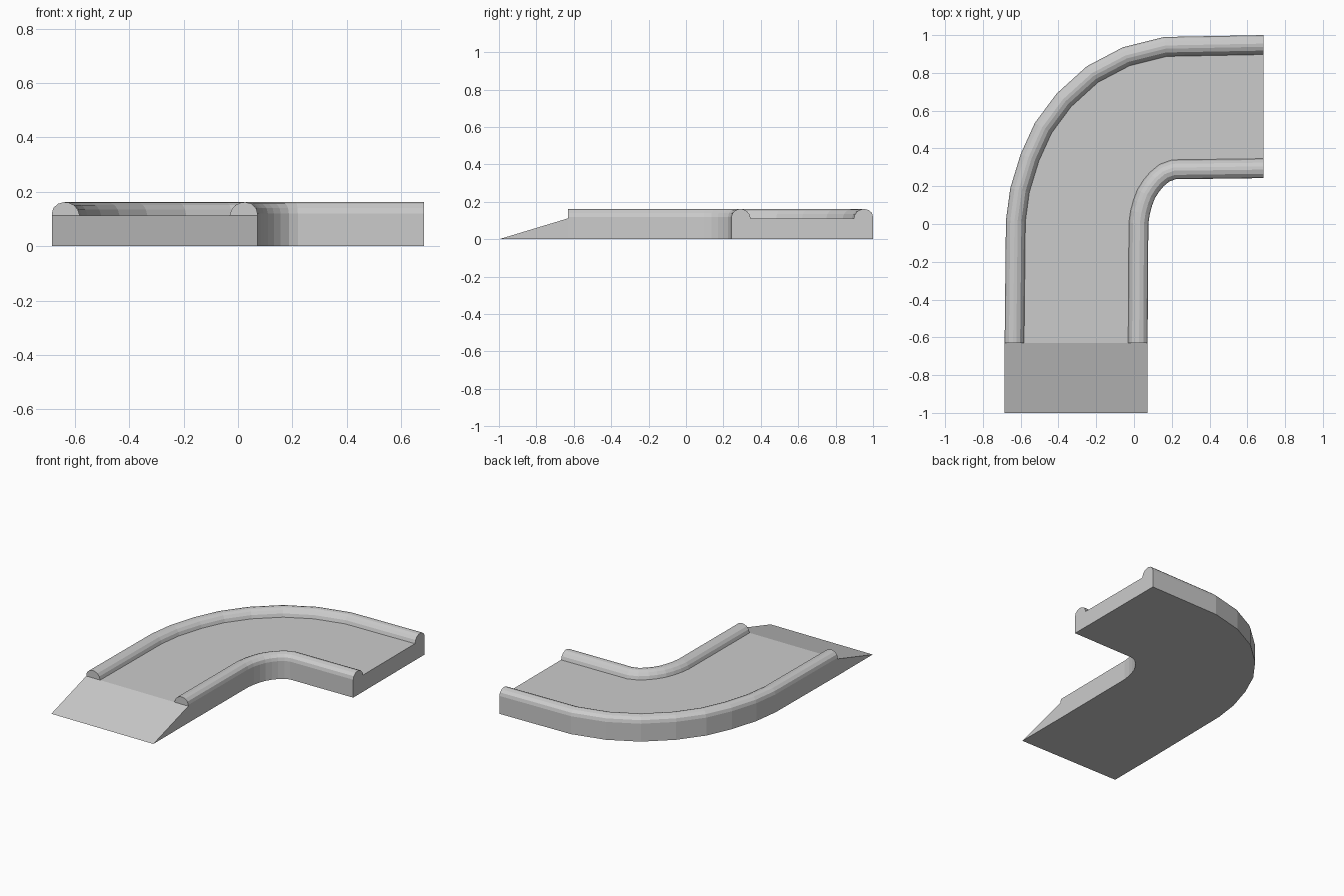
import bpy
import bmesh
from mathutils import Vector

if "Cube" in bpy.data.objects:
    bpy.data.objects.remove(bpy.data.objects["Cube"])

# Plan outlines of the curved track: outer bend and inner bend, station by station
OUTER = [(-.685, -.63), (-.678, .02), (-.655, .19), (-.60, .37), (-.525, .535),
         (-.41, .69), (-.25, .835), (-.06, .935), (.16, .99), (.685, 1.0)]
INNER = [(.072, -.63), (.076, 0), (.083, .05), (.095, .095), (.11, .135),
         (.132, .17), (.157, .2), (.187, .225), (.22, .237), (.685, .243)]
# Rounded kerb section: (distance in from edge, height)
KERB = [(0, 0), (0, .12), (.006, .141), (.023, .156), (.045, .162), (.062, .16),
        (.082, .151), (.096, .134), (.103, .112)]


def normals(path):
    """Mitred sideways direction at every path point (to the right of travel)."""
    pts = [Vector(p) for p in path]
    out = []
    for i in range(len(pts)):
        a = (pts[i] - pts[max(i - 1, 0)])
        b = (pts[min(i + 1, len(pts) - 1)] - pts[i])
        a = a if a.length else b
        b = b if b.length else a
        na, nb = [Vector((d.y, -d.x)).normalized() for d in (a, b)]
        n = (na + nb).normalized()
        n = n / n.dot(nb)
        # end stations stay square with the cut ends
        if i == 0:
            n = Vector((1, 0))
        elif i == len(pts) - 1:
            n = Vector((0, -1))
        out.append(n)
    return out


def make_object(name, bm):
    bmesh.ops.recalc_face_normals(bm, faces=bm.faces)
    mesh = bpy.data.meshes.new(name)
    bm.to_mesh(mesh)
    bm.free()
    obj = bpy.data.objects.new(name, mesh)
    bpy.context.collection.objects.link(obj)
    return obj


# Curved track with a kerb on both sides, swept as one closed section
bm = bmesh.new()
rings = []
for o, no, i, ni in zip(OUTER, normals(OUTER), INNER, normals(INNER)):
    ring = [(Vector(o) + no * d, z) for d, z in KERB]
    ring += [(Vector(i) - ni * d, z) for d, z in reversed(KERB)]
    rings.append([bm.verts.new((p.x, p.y, z)) for p, z in ring])
for r, s in zip(rings, rings[1:]):
    for k in range(len(r)):
        j = (k + 1) % len(r)
        bm.faces.new((r[k], r[j], s[j], s[k]))
bm.faces.new(rings[0])
bm.faces.new(rings[-1])
make_object("curved_track", bm)

# Entry ramp: a wedge rising to the track floor
bm = bmesh.new()
sides = [[bm.verts.new((x, y, z)) for y, z in ((-1, 0), (-.63, 0), (-.63, .112))]
         for x in (-.685, .072)]
for k in range(3):
    j = (k + 1) % 3
    bm.faces.new((sides[0][k], sides[0][j], sides[1][j], sides[1][k]))
for side in sides:
    bm.faces.new(side)
make_object("entry_ramp", bm)
